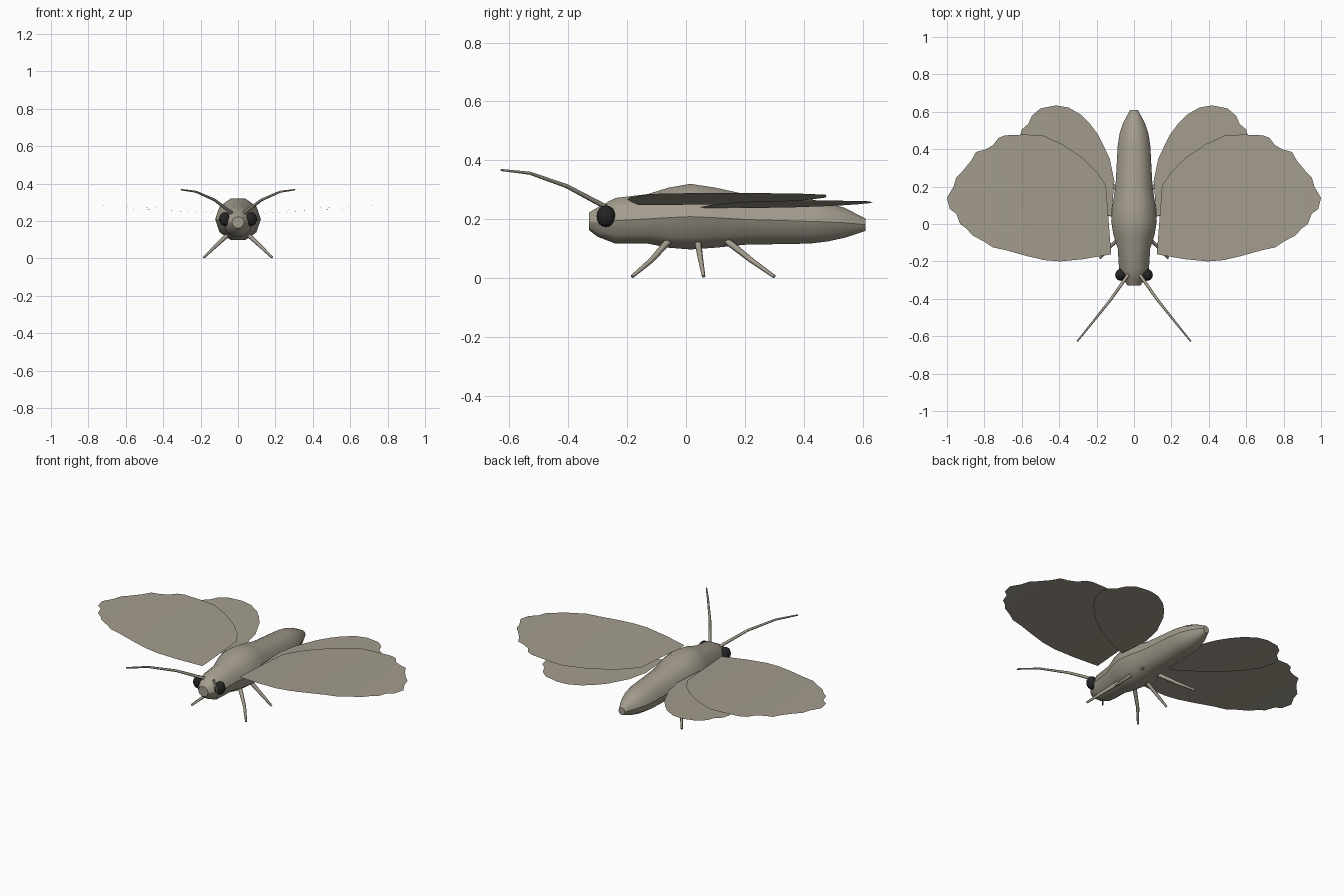
import bpy, bmesh, math
from mathutils import Vector

if "Cube" in bpy.data.objects:
    bpy.data.objects.remove(bpy.data.objects["Cube"])


def material(name, col):
    m = bpy.data.materials.new(name)
    m.diffuse_color = (*col, 1)
    m.use_nodes = True
    m.node_tree.nodes["Principled BSDF"].inputs["Base Color"].default_value = m.diffuse_color
    return m


TAUPE = material("taupe", (0.37, 0.335, 0.27))
BLACK = material("eye black", (0.018, 0.018, 0.019))


def finish(bm, name, mat, smooth=True):
    me = bpy.data.meshes.new(name)
    for f in bm.faces:
        f.smooth = smooth and len(f.verts) <= 4
    bm.to_mesh(me)
    bm.free()
    me.materials.append(mat)
    ob = bpy.data.objects.new(name, me)
    bpy.context.collection.objects.link(ob)
    return ob


def skin(bm, rings):
    """Bridge successive rings and cap both ends."""
    n = len(rings[0])
    for a, b in zip(rings, rings[1:]):
        for i in range(n):
            j = (i + 1) % n
            bm.faces.new((a[i], a[j], b[j], b[i]))
    for ring in (rings[0], rings[-1]):
        cap = bm.faces.new(ring)
        for e in cap.edges:
            e.smooth = False
    bmesh.ops.recalc_face_normals(bm, faces=bm.faces)


# Body: ten-sided loft, stations are y, half width, bottom z, top z
stations = [(-0.33, 0.033, 0.163, 0.222), (-0.30, 0.055, 0.14, 0.24),
            (-0.24, 0.08, 0.117, 0.272), (-0.13, 0.087, 0.117, 0.285),
            (-0.06, 0.11, 0.103, 0.307), (0.015, 0.122, 0.097, 0.32),
            (0.10, 0.115, 0.103, 0.307), (0.20, 0.099, 0.113, 0.285),
            (0.42, 0.087, 0.117, 0.268), (0.48, 0.078, 0.124, 0.257),
            (0.54, 0.058, 0.137, 0.238), (0.61, 0.021, 0.16, 0.202)]
bm = bmesh.new()
rings = []
for y, w, lo, hi in stations:
    mid, h = (lo + hi) / 2, (hi - lo) / 2 / math.cos(math.pi / 10)
    rings.append([bm.verts.new((w * math.cos(i * math.tau / 10), y,
                                mid + h * math.sin(i * math.tau / 10)))
                  for i in range(10)])
skin(bm, rings)
# side seam
for a, b in zip(rings, rings[1:]):
    for i in (0, 5):
        bm.edges.get((a[i], b[i])).smooth = False
finish(bm, "body", TAUPE)


def tube(name, pts, r0, r1, sides=6):
    """Tapered limb along a path."""
    bm = bmesh.new()
    pts = [Vector(p) for p in pts]
    rings = []
    for k, p in enumerate(pts):
        d = pts[min(k + 1, len(pts) - 1)] - pts[max(k - 1, 0)]
        q = d.to_track_quat('Z', 'Y')
        r = r0 + (r1 - r0) * k / (len(pts) - 1)
        rings.append([bm.verts.new(p + q @ Vector((r * math.cos(i * math.tau / sides),
                                                   r * math.sin(i * math.tau / sides), 0)))
                      for i in range(sides)])
    skin(bm, rings)
    finish(bm, name, TAUPE)


def wing(name, outline, s, z0, rise, span):
    """Thin sheet that lifts gently towards its tip."""
    bm = bmesh.new()
    bm.faces.new([bm.verts.new((s * x, y, 0)) for x, y in outline])
    for cut in (0.25, 0.4, 0.55, 0.7, 0.85):
        bmesh.ops.bisect_plane(bm, geom=bm.verts[:] + bm.edges[:] + bm.faces[:],
                               plane_co=(s * cut, 0, 0), plane_no=(1, 0, 0))
    for v in bm.verts:
        t = min(1, max(0, (abs(v.co.x) - 0.11) / span))
        v.co.z = z0 + rise * (1 - (1 - t) ** 1.6)
    bmesh.ops.triangulate(bm, faces=bm.faces[:])
    for f in bm.faces:
        f.normal_update()
        if f.normal.z < 0:
            f.normal_flip()
    finish(bm, name, TAUPE)


fore = [(0.122, -0.162), (0.15, 0.205), (0.20, 0.28), (0.27, 0.35), (0.38, 0.425),
        (0.49, 0.475), (0.59, 0.478), (0.69, 0.474), (0.725, 0.46), (0.755, 0.42),
        (0.80, 0.397), (0.845, 0.385), (0.87, 0.34), (0.915, 0.285), (0.95, 0.25),
        (0.965, 0.20), (1.0, 0.14), (0.985, 0.08), (0.95, 0.055), (0.93, 0.0),
        (0.895, -0.025), (0.865, -0.06), (0.80, -0.095), (0.755, -0.125),
        (0.685, -0.14), (0.57, -0.172), (0.48, -0.193), (0.395, -0.2), (0.27, -0.188)]
hind = [(0.12, 0.04), (0.105, 0.23), (0.13, 0.35), (0.19, 0.475), (0.235, 0.535),
        (0.285, 0.585), (0.35, 0.623), (0.417, 0.634), (0.5, 0.618), (0.545, 0.58),
        (0.565, 0.535), (0.60, 0.505), (0.612, 0.46), (0.595, 0.38), (0.54, 0.30),
        (0.45, 0.21), (0.35, 0.14), (0.24, 0.08)]

for side, s in (("left", 1), ("right", -1)):
    # Wings
    wing(side + "_forewing", fore, s, 0.247, 0.041, 0.8)
    wing(side + "_hindwing", hind, s, 0.238, 0.025, 0.5)

    # Eye
    bm = bmesh.new()
    bmesh.ops.create_uvsphere(bm, u_segments=12, v_segments=8, radius=1)
    for v in bm.verts:
        v.co = Vector((s * 0.07, -0.272, 0.21)) + Vector((0.031 * v.co.x, 0.032 * v.co.y,
                                                           0.037 * v.co.z))
    finish(bm, side + "_eye", BLACK, smooth=False)

    # Antenna
    tube(side + "_antenna", [(s * 0.03, -0.27, 0.24), (s * 0.125, -0.405, 0.312),
                             (s * 0.225, -0.53, 0.356), (s * 0.304, -0.628, 0.367)],
         0.009, 0.004)

    # Legs: hip, knee and foot share the same sideways spread
    for leg, ys in (("front", (-0.06, -0.118, -0.183)), ("middle", (0.04, 0.05, 0.06)),
                    ("rear", (0.14, 0.222, 0.30))):
        tube(f"{side}_{leg}_leg", [(s * x, y, z) for x, y, z in
                                   zip((0.055, 0.125, 0.182), ys, (0.125, 0.06, 0.005))],
             0.012, 0.006)
